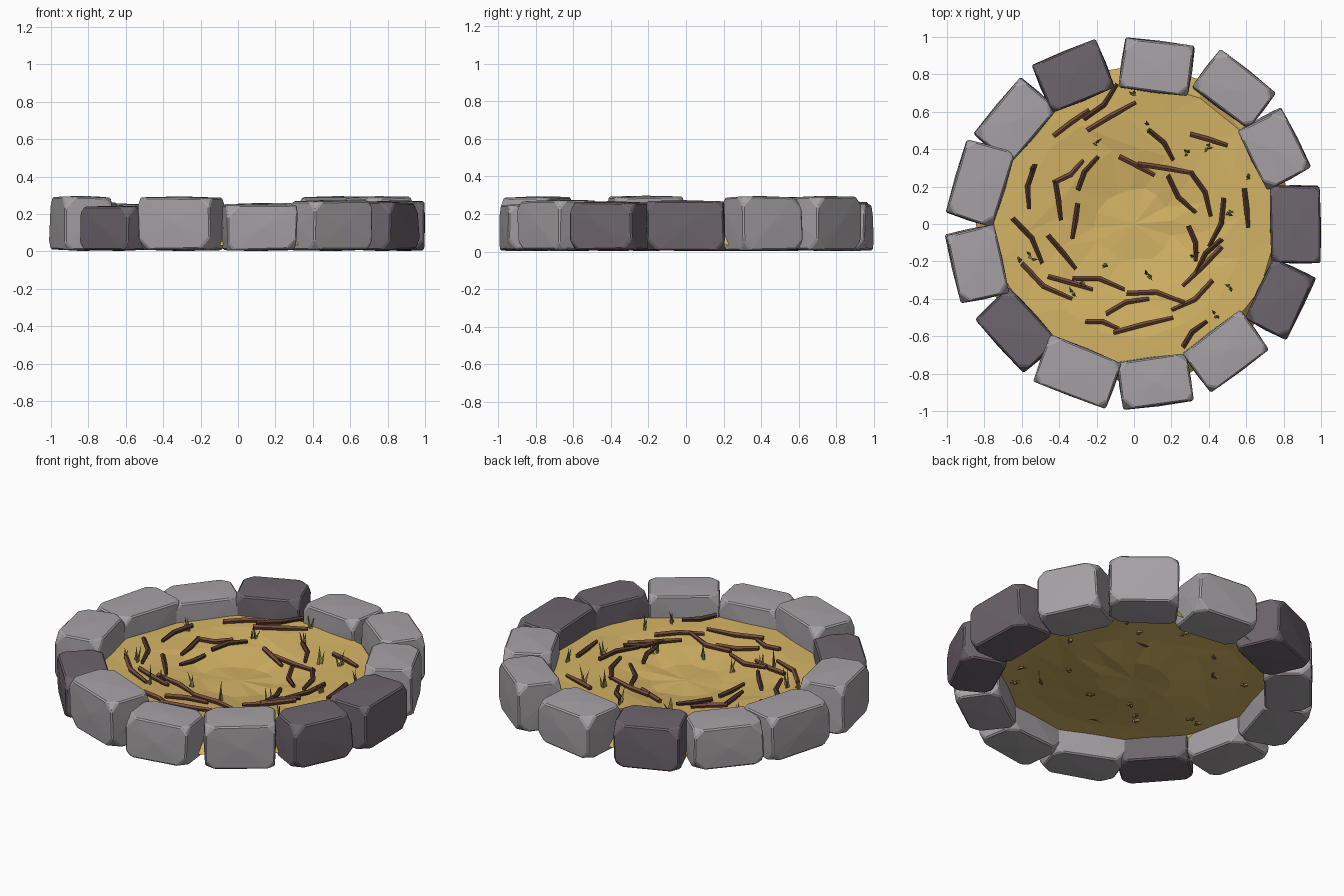
import bpy, bmesh, math, random
from mathutils import Vector, Matrix

if "Cube" in bpy.data.objects:
    bpy.data.objects.remove(bpy.data.objects["Cube"])

random.seed(7)


def material(name, rgb):
    m = bpy.data.materials.new(name)
    m.diffuse_color = (*rgb, 1)
    m.use_nodes = True
    m.node_tree.nodes["Principled BSDF"].inputs["Base Color"].default_value = m.diffuse_color
    return m


LIGHT_STONE = material("light_stone", (0.38, 0.355, 0.375))
DARK_STONE = material("dark_stone", (0.155, 0.13, 0.153))
SAND = material("sand", (0.66, 0.455, 0.13))
BROWN = material("brown_wood", (0.17, 0.07, 0.042))
DARK_BROWN = material("dark_wood", (0.085, 0.038, 0.025))
OLIVE = material("dry_grass", (0.29, 0.22, 0.075))


def finish(bm, name, mat):
    bmesh.ops.recalc_face_normals(bm, faces=bm.faces)
    me = bpy.data.meshes.new(name)
    bm.to_mesh(me)
    bm.free()
    me.materials.append(mat)
    ob = bpy.data.objects.new(name, me)
    bpy.context.collection.objects.link(ob)
    return ob


def jitter(a):
    return random.uniform(-a, a)


# Sand height by radius: a raised bed with a shallow dip, falling off under the stones
RINGS = [(0, 0.098), (0.2, 0.09), (0.4, 0.122), (0.6, 0.14), (0.76, 0.145), (0.85, 0.035)]


def ground(x, y):
    r = min(math.hypot(x, y), 0.75)
    for (r0, z0), (r1, z1) in zip(RINGS, RINGS[1:]):
        if r <= r1:
            return z0 + (z1 - z0) * (r - r0) / (r1 - r0)


# Stones: x, y, angle of the long side, length, depth, height; blocks with cut corners
def stone(x, y, angle, length, depth, height, mat):
    bm = bmesh.new()
    bmesh.ops.create_cube(bm, size=1)
    for v in bm.verts:
        v.co = Vector((v.co.x * length, v.co.y * depth, v.co.z * height))
        v.co += Vector((jitter(0.008), jitter(0.008), jitter(0.006)))
    for v in list(bm.verts):
        bmesh.ops.bevel(bm, geom=[v], offset=random.uniform(0.04, 0.065), segments=1,
                        profile=0.5, affect='VERTICES')
    # a slight edge wear, then gently crowned sides
    bmesh.ops.bevel(bm, geom=bm.edges[:], offset=0.008, segments=1,
                    profile=0.5, affect='EDGES')
    big = [f for f in bm.faces if f.calc_area() > 0.03]
    bmesh.ops.poke(bm, faces=big, offset=0.006)
    low = min(v.co.z for v in bm.verts)
    bm.transform(Matrix.Translation((x, y, 0.003 - low))
                 @ Matrix.Rotation(math.radians(angle), 4, 'Z'))
    finish(bm, "stone", mat)


LIGHT = [
    (0.125, 0.84, -8, 0.37, 0.27, 0.245), (0.535, 0.72, -37, 0.37, 0.25, 0.28),
    (0.75, 0.40, -63, 0.36, 0.26, 0.28), (0.49, -0.68, 36, 0.38, 0.26, 0.265),
    (0.115, -0.84, 7, 0.37, 0.25, 0.24), (-0.30, -0.79, -21, 0.41, 0.26, 0.275),
    (-0.84, -0.21, -77, 0.37, 0.26, 0.28), (-0.82, 0.22, 74, 0.41, 0.26, 0.25),
    (-0.635, 0.55, 50, 0.39, 0.26, 0.24),
]
DARK = [
    (0.86, -0.005, -90, 0.41, 0.26, 0.255), (0.78, -0.40, -115, 0.36, 0.25, 0.25),
    (-0.625, -0.57, -47, 0.39, 0.25, 0.23), (-0.325, 0.79, 23, 0.37, 0.27, 0.25),
]
for s in LIGHT:
    stone(*s, LIGHT_STONE)
for s in DARK:
    stone(*s, DARK_STONE)

# Sand bed: faceted rings
bm = bmesh.new()
N = 16
rows = []
for r, z in RINGS[1:]:
    turn = jitter(0.1)
    wob = 0.0 if r > 0.7 else 0.02
    rows.append([bm.verts.new(((r + jitter(wob)) * math.cos(a), (r + jitter(wob)) * math.sin(a),
                               z + jitter(0.006)))
                 for a in (turn + i * math.tau / N for i in range(N))])
centre = bm.verts.new((0, 0, RINGS[0][1]))
for i in range(N):
    j = (i + 1) % N
    bm.faces.new((centre, rows[0][i], rows[0][j]))
    for inner, outer in zip(rows, rows[1:]):
        bm.faces.new((inner[i], outer[i], outer[j]))
        bm.faces.new((inner[i], outer[j], inner[j]))
bed = finish(bm, "sand_bed", SAND)
if bed.data.polygons[0].normal.z < 0:
    bed.data.flip_normals()


# Twigs: start and end, bent to one side in the middle
def twig(x0, y0, x1, y1, bend):
    a, b = Vector((x0, y0, 0)), Vector((x1, y1, 0))
    d = b - a
    side = Vector((-d.y, d.x, 0))
    points = [a, (a + b) / 2 + side * bend, b]
    lift = 0.014 + random.uniform(0, 0.01)
    for p in points:
        p.z = ground(p.x, p.y) + lift + jitter(0.004)
    bm = bmesh.new()
    across = side.normalized()
    loops = []
    for p, rad in zip(points, (0.014, 0.015, 0.011)):
        loops.append([bm.verts.new(p + rad * (across * math.cos(t) + Vector((0, 0, math.sin(t)))))
                      for t in (k * math.tau / 5 + 0.3 for k in range(5))])
    for l0, l1 in zip(loops, loops[1:]):
        for k in range(5):
            bm.faces.new((l0[k], l0[k - 1], l1[k - 1], l1[k]))
    bm.faces.new(loops[0])
    bm.faces.new(loops[-1])
    finish(bm, "twig", DARK_BROWN if abs(d.y) > abs(d.x) else BROWN)


STRAIGHT = [
    (-.43, .47, -.24, .61), (-.25, .50, .01, .65), (.30, .48, .50, .42),
    (-.08, .36, .11, .26), (.02, .32, .32, .27), (-.42, .23, -.39, .02),
    (-.30, .11, -.33, -.08), (.59, .19, .61, -.02), (-.46, -.06, -.31, -.24),
    (.47, -.12, .26, -.33), (-.46, -.28, -.22, -.35), (-.11, -.58, .21, -.50),
]
BENT_LEFT = [
    (.08, .50, .21, .34), (-.30, .18, -.19, .36), (.30, .28, .41, .04),
    (.48, .14, .40, -.12), (.29, -.01, .33, -.20), (-.65, .03, -.49, -.21),
    (-.33, -.29, -.05, -.35), (-.04, -.37, .27, -.42), (-.15, -.48, .08, -.40),
    (.42, -.30, .20, -.46), (-.26, -.52, -.08, -.56), (.26, -.66, .39, -.52),
]
BENT_RIGHT = [
    (-.27, .56, -.09, .75), (-.43, .22, -.27, .34), (-.53, .32, -.56, .08),
    (.18, .26, .33, .06), (.47, -.08, .33, -.26), (-.60, -.21, -.33, -.40),
]
for group, bend in ((STRAIGHT, 0.01), (BENT_LEFT, 0.1), (BENT_RIGHT, -0.1)):
    for t in group:
        twig(*t, bend)


# Grass tufts: a few thin pointed blades each
def tuft(x, y):
    bm = bmesh.new()
    for _ in range(3):
        h = random.uniform(0.06, 0.12)
        a = random.uniform(0, math.tau)
        root = Vector((x + jitter(0.014), y + jitter(0.014), ground(x, y) - 0.012))
        base = [bm.verts.new(root + Vector((math.cos(a + k * math.tau / 3),
                                            math.sin(a + k * math.tau / 3), 0)) * 0.011)
                for k in range(3)]
        tip = bm.verts.new(root + Vector((jitter(0.03), jitter(0.03), h)))
        bm.faces.new(base)
        for k in range(3):
            bm.faces.new((base[k], base[k - 1], tip))
    finish(bm, "grass_tuft", OLIVE)


for p in [(-.01, .68), (-.20, .44), (.29, .38), (.40, .41), (.07, .52), (.62, .26),
          (.51, .06), (-.16, -.21), (.08, -.28), (-.27, -.32), (.52, -.34), (-.61, -.19),
          (-.55, -.18), (.44, -.49), (-.33, -.37), (.33, -.16), (-.54, .30)]:
    tuft(*p)
